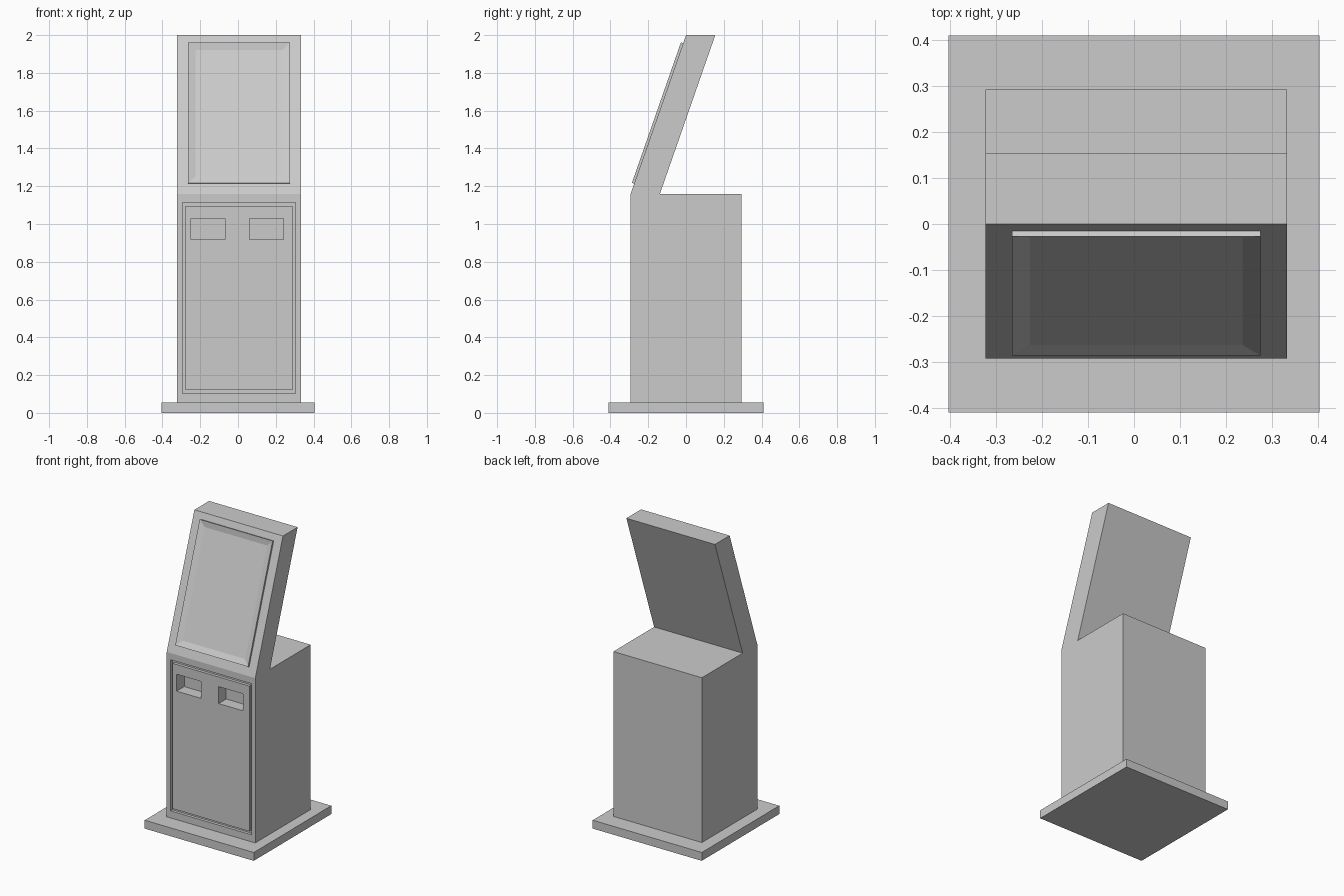
import bpy, bmesh, math
from mathutils import Vector

if "Cube" in bpy.data.objects:
    bpy.data.objects.remove(bpy.data.objects["Cube"])

CX = 0.005                      # body centre line
FRONT = -0.293                  # front plane of the cabinet
SLOPE = math.atan2(0.293, 0.84) # lean of the display head


def finish(name, bm):
    bmesh.ops.recalc_face_normals(bm, faces=bm.faces)
    me = bpy.data.meshes.new(name)
    bm.to_mesh(me)
    bm.free()
    ob = bpy.data.objects.new(name, me)
    bpy.context.collection.objects.link(ob)
    return ob


def box_mesh(x, y, z):
    bm = bmesh.new()
    bmesh.ops.create_cube(bm, size=1)
    for v in bm.verts:
        v.co = Vector([r[0] + (c + 0.5) * (r[1] - r[0]) for r, c in zip((x, y, z), v.co)])
    return bm


def box(name, x, y, z):
    return finish(name, box_mesh(x, y, z))


def prism(name, profile, x0, x1):
    bm = bmesh.new()
    face = bm.faces.new([bm.verts.new((x0, y, z)) for y, z in profile])
    ext = bmesh.ops.extrude_face_region(bm, geom=[face])["geom"]
    bmesh.ops.translate(bm, vec=(x1 - x0, 0, 0),
                        verts=[g for g in ext if isinstance(g, bmesh.types.BMVert)])
    return finish(name, bm)


def cut(ob, x, y, z):
    cutter = box("cutter", x, y, z)
    cutter.hide_render = True
    mod = ob.modifiers.new("cut", 'BOOLEAN')
    mod.operation, mod.solver, mod.object = 'DIFFERENCE', 'EXACT', cutter
    bpy.context.view_layer.objects.active = ob
    bpy.ops.object.modifier_apply(modifier=mod.name)
    bpy.data.objects.remove(cutter)


# Floor plate
box("base_plate", (-0.404, 0.404), (-0.41, 0.41), (0, 0.056))

# Cabinet with leaning head, one side profile
body = prism("kiosk_body", [(FRONT, 0.056), (0.293, 0.056), (0.293, 1.16), (-0.138, 1.16),
                            (0.155, 2.0), (0, 2.0), (FRONT, 1.16)], CX - 0.328, CX + 0.328)

# Door recess in the cabinet, leaving a groove around the door
GROOVE = 0.02
cut(body, (CX - 0.3, CX + 0.3), (FRONT - 0.1, FRONT + GROOVE), (0.103, 1.115))
door = box("front_door", (CX - 0.284, CX + 0.284), (FRONT, FRONT + GROOVE), (0.122, 1.095))

# Two dispensing slots through the door
for x in (-0.159, 0.152):
    for part in (door, body):
        cut(part, (x - 0.09, x + 0.09), (FRONT - 0.1, FRONT + 0.08), (0.917, 1.03))

# Raised bezel with sunken screen, built upright then leaned
RAISE, HALF = 0.0127, 0.394
bm = box_mesh((-0.27, 0.27), (-RAISE, 0.01), (-HALF, HALF))
bm.normal_update()
screen = min(bm.faces, key=lambda f: f.calc_center_median().y)
bmesh.ops.inset_region(bm, faces=[screen], thickness=0.055)
bmesh.ops.translate(bm, vec=(0, 0.011, 0), verts=screen.verts)
bezel = finish("screen_bezel", bm)
zc = 1.5855
bezel.location = (CX, FRONT + (zc - 1.16) * math.tan(SLOPE), zc)
bezel.rotation_euler.x = -SLOPE
